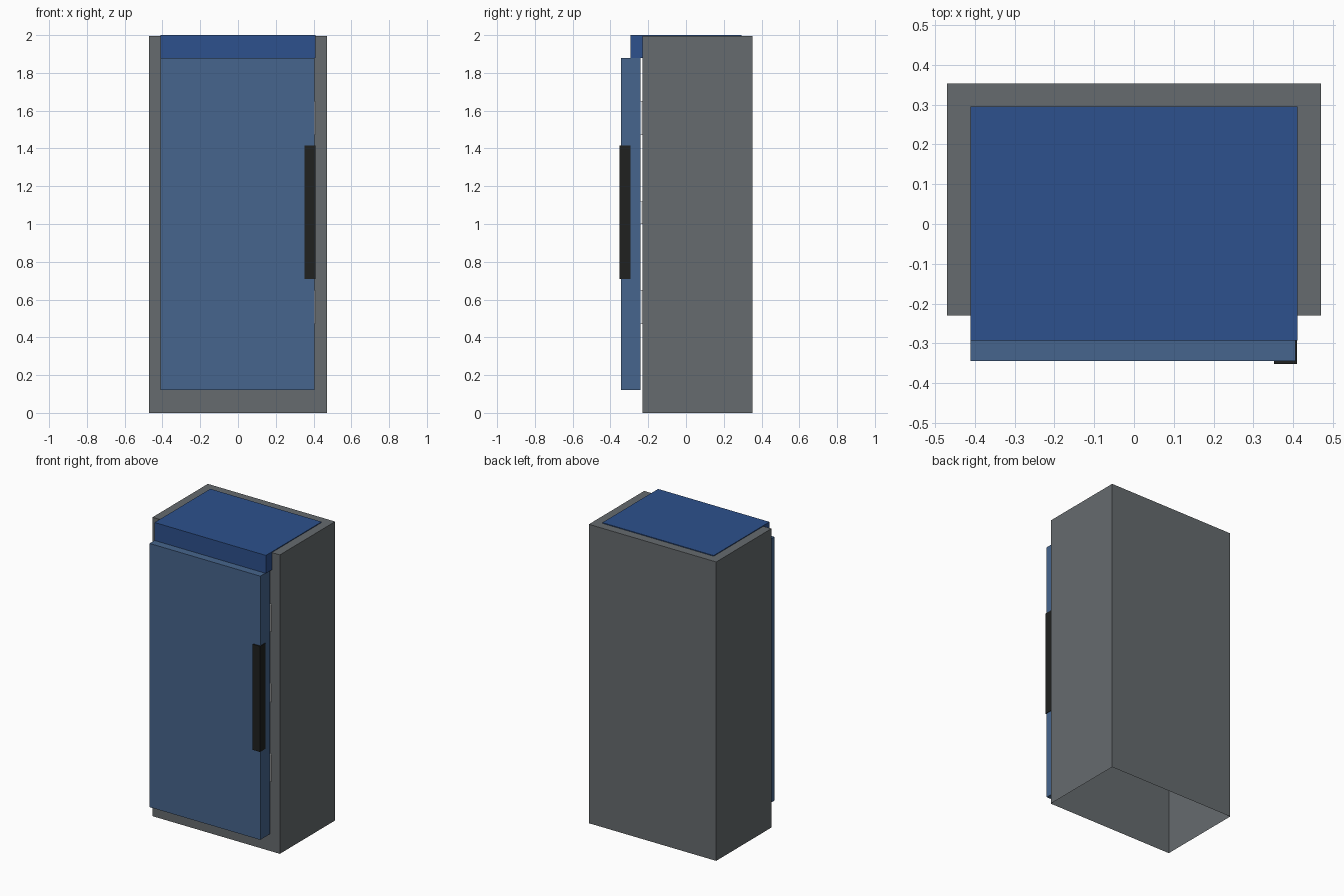
import bpy, bmesh

if "Cube" in bpy.data.objects:
    bpy.data.objects.remove(bpy.data.objects["Cube"])


def material(name, rgb):
    m = bpy.data.materials.new(name)
    m.diffuse_color = (*rgb, 1)
    m.use_nodes = True
    m.node_tree.nodes["Principled BSDF"].inputs["Base Color"].default_value = m.diffuse_color
    return m


GREY = material("cabinet grey", (0.133, 0.147, 0.156))
DOOR = material("door blue", (0.061, 0.130, 0.266))
SIGN = material("sign blue", (0.026, 0.082, 0.266))
BLACK = material("handle black", (0.014, 0.015, 0.014))
LIGHT = material("seal white", (0.85, 0.85, 0.85))


def box(name, x, y, z, mat, open_bottom=False):
    """Box from (min, max) ranges, optionally without its underside."""
    bm = bmesh.new()
    bmesh.ops.create_cube(bm, size=1)
    for v in bm.verts:
        for i, (lo, hi) in enumerate((x, y, z)):
            v.co[i] = hi if v.co[i] > 0 else lo
    bm.normal_update()
    if open_bottom:
        under = [f for f in bm.faces if f.normal.z < -0.5]
        bmesh.ops.delete(bm, geom=under, context='FACES_ONLY')
    me = bpy.data.meshes.new(name)
    bm.to_mesh(me)
    bm.free()
    me.materials.append(mat)
    ob = bpy.data.objects.new(name, me)
    bpy.context.collection.objects.link(ob)
    return ob


# Hollow cabinet shell, open underneath
box("cabinet", (-0.47, 0.47), (-0.23, 0.353), (0, 1.995), GREY, True)

# Header block sunk into the cabinet top, sticking out at the front
box("header_sign", (-0.411, 0.411), (-0.293, 0.295), (1.88, 2.0), SIGN)

# Door slab and the wrap-around grip on its right edge
box("door", (-0.411, 0.406), (-0.345, -0.24), (0.12, 1.88), DOOR)
box("door_handle", (0.352, 0.41), (-0.352, -0.293), (0.71, 1.415), BLACK)

# Thin light seals peeking out behind the door edge
for i, (lo, hi) in enumerate(((0.47, 0.65), (1.0, 1.12), (1.47, 1.65))):
    box(f"door_seal_{i + 1}", (0.38, 0.41), (-0.24, -0.231), (lo, hi), LIGHT)
